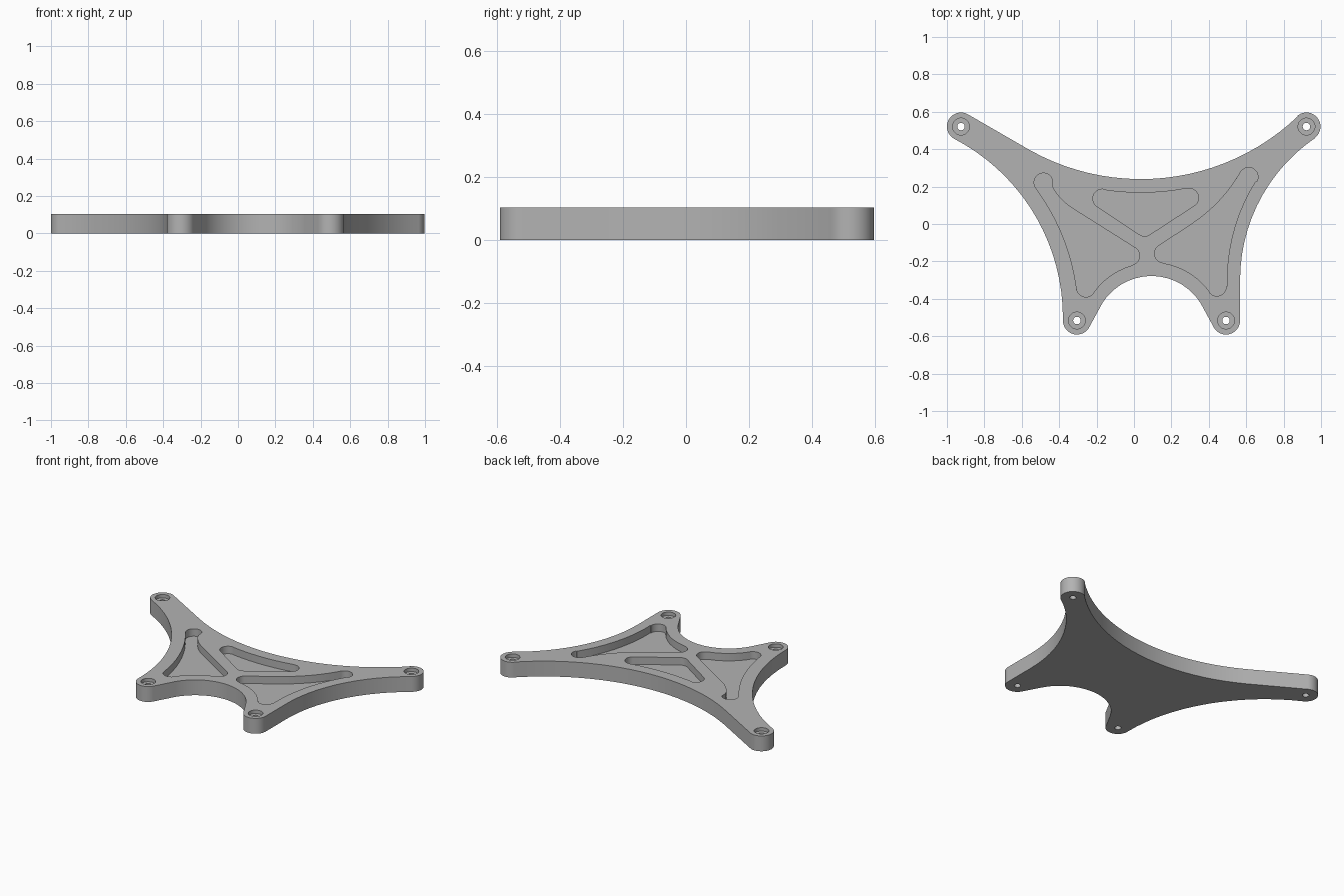
import bpy, bmesh
from math import radians, cos, sin, ceil

cube = bpy.data.objects.get("Cube")
if cube:
    bpy.data.objects.remove(cube, do_unlink=True)

HEIGHT = 0.103
POCKET_FLOOR = 0.053
SEAT_FLOOR = 0.08

grey = bpy.data.materials.new("plain grey")
grey.use_nodes = True
grey.diffuse_color = (0.45, 0.45, 0.45, 1)
grey.node_tree.nodes["Principled BSDF"].inputs["Base Color"].default_value = grey.diffuse_color


def profile(arcs):
    """Closed outline of arcs (x, y, radius, start, end in degrees), joined by straight edges."""
    points = []
    for x, y, r, a, b in arcs:
        n = max(6, ceil(abs(b - a) / 7), ceil(r * abs(b - a) / 4))
        for i in range(n + 1):
            t = radians(a + (b - a) * i / n)
            points.append((x + r * cos(t), y + r * sin(t)))
    return points


def prisms(name, parts):
    """One object made of upright prisms (outline, bottom, top)."""
    bm = bmesh.new()
    for points, low, high in parts:
        face = bm.faces.new([bm.verts.new((x, y, low)) for x, y in points])
        result = bmesh.ops.extrude_face_region(bm, geom=[face])
        top = [v for v in result["geom"] if isinstance(v, bmesh.types.BMVert)]
        bmesh.ops.translate(bm, verts=top, vec=(0, 0, high - low))
    bmesh.ops.remove_doubles(bm, verts=bm.verts, dist=0.0005)
    bmesh.ops.recalc_face_normals(bm, faces=bm.faces)
    mesh = bpy.data.meshes.new(name)
    bm.to_mesh(mesh)
    bm.free()
    mesh.materials.append(grey)
    obj = bpy.data.objects.new(name, mesh)
    bpy.context.collection.objects.link(obj)
    return obj


def disc(x, y, r):
    return [(x + r * cos(radians(a)), y + r * sin(radians(a))) for a in range(0, 360, 10)]


# Shared centres: screw points and the sweeping side arcs
left_foot, right_foot = (-0.305, -0.516), (0.492, -0.516)
left_arm, right_arm = (-0.925, 0.521), (0.922, 0.521)
front, back = (0.0935, -0.588), (0.037, 1.455)
left, right = (-1.456, -0.5), (1.487, -0.3)
END, PR = 0.075, 0.05

# Four-armed plate outline
outline = profile([
    (*left_foot, END, 180, 328),
    (*front, 0.31, 148, 32),
    (*right_foot, END, 212, 360),
    (*right, 0.92, 180, 124.3),
    (*right_arm, END, -55.7, 133.9),
    (*back, 1.215, -46.1, -119.4),
    (*left_arm, END, 60.6, 242.7),
    (*left, 1.076, 62.7, 0),
])

# Three weight-saving pockets with rounded corners
back_pocket = profile([
    (-0.17, 0.136, PR, 81, 236),
    (0.057, -0.015, PR, 236, 304),
    (0.295, 0.14, PR, -56, 101),
    (*back, 1.288, -78.9, -98.9),
])
left_pocket = profile([
    (-0.484, 0.222, PR, 28, 216.6),
    (*left, 1.16, 36.6, 7.6),
    (-0.257, -0.34, PR, 187.6, 324.7),
    (*front, 0.381, 144.7, 105.2),
    (-0.02, -0.17, PR, -74.8, 57),
    (-0.164, 0.346, 0.31, 237, 208),
])
right_pocket = profile([
    (0.613, 0.252, PR, -32.3, 150),
    (-0.149, 0.692, 0.83, -30, -57),
    (0.16, -0.158, PR, 123, 261.2),
    (*front, 0.384, 81.2, 35.9),
    (0.443, -0.335, PR, 215.9, 362),
    (*right, 0.99, 182, 147.7),
])

plate = prisms("mounting_plate", [(outline, 0, HEIGHT)])
screws = (left_foot, right_foot, left_arm, right_arm)
recesses = prisms("recess_cutter",
                  [(p, POCKET_FLOOR, 0.2) for p in (back_pocket, left_pocket, right_pocket)]
                  + [(disc(*s, 0.045), SEAT_FLOOR, 0.2) for s in screws])
holes = prisms("hole_cutter", [(disc(*s, 0.02), -0.1, 0.2) for s in screws])

# Cut the recesses, then the through holes
bpy.context.view_layer.objects.active = plate
for cutter in (recesses, holes):
    cutter.hide_render = True
    mod = plate.modifiers.new(cutter.name, "BOOLEAN")
    mod.operation = "DIFFERENCE"
    mod.solver = "EXACT"
    mod.object = cutter
    bpy.ops.object.modifier_apply(modifier=mod.name)
    bpy.data.objects.remove(cutter, do_unlink=True)

# Smooth curved walls, crisp rims
bpy.ops.object.select_all(action="DESELECT")
plate.select_set(True)
bpy.ops.object.shade_smooth_by_angle(angle=radians(30))
